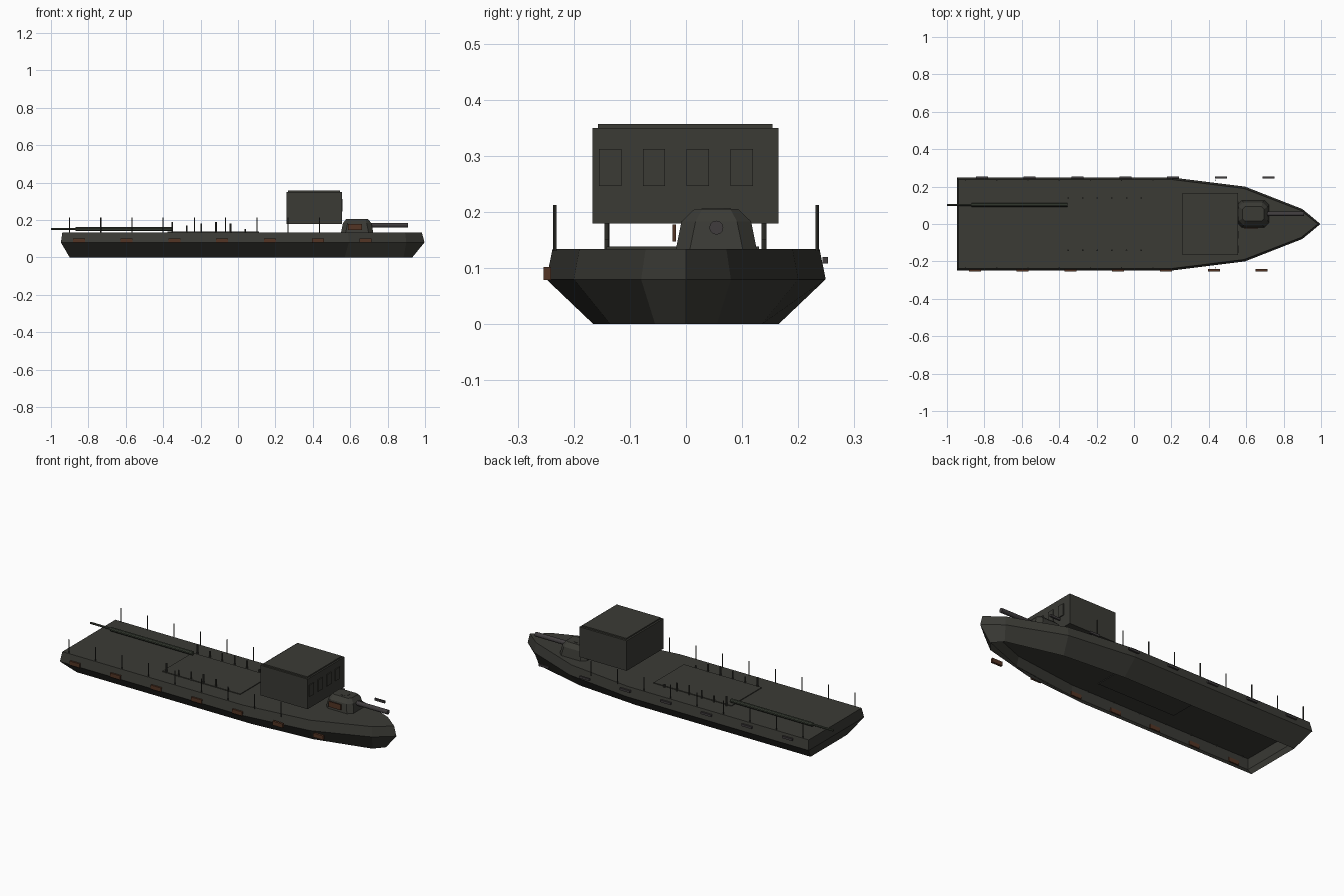
import bpy, bmesh
from mathutils import Matrix, Vector

if "Cube" in bpy.data.objects:
    bpy.data.objects.remove(bpy.data.objects["Cube"])


def material(name, rgb):
    m = bpy.data.materials.new(name)
    m.use_nodes = True
    colour = (*rgb, 1)
    m.diffuse_color = colour
    m.node_tree.nodes["Principled BSDF"].inputs["Base Color"].default_value = colour
    return m


OLIVE = material("dark olive", (0.043, 0.043, 0.036))
RUST = material("rust brown", (0.088, 0.035, 0.018))
GREY = material("gun grey", (0.05, 0.045, 0.047))
GREEN = material("spar green", (0.045, 0.054, 0.038))


def finish(bm, name, mat):
    bmesh.ops.recalc_face_normals(bm, faces=bm.faces)
    mesh = bpy.data.meshes.new(name)
    bm.to_mesh(mesh)
    bm.free()
    mesh.materials.append(mat)
    ob = bpy.data.objects.new(name, mesh)
    bpy.context.collection.objects.link(ob)


def box(name, mat, x, y, z):
    """Box from three (low, high) ranges."""
    bm = bmesh.new()
    bmesh.ops.create_cube(bm, size=1)
    for v in bm.verts:
        v.co = [(r[0] + r[1]) / 2 + c * (r[1] - r[0]) for c, r in zip(v.co, (x, y, z))]
    finish(bm, name, mat)


def rod(name, mat, a, b, radius, sides=8):
    a, b = Vector(a), Vector(b)
    d = b - a
    turn = d.to_track_quat("Z", "Y").to_matrix().to_4x4()
    bm = bmesh.new()
    bmesh.ops.create_cone(bm, cap_ends=True, segments=sides, radius1=radius,
                          radius2=radius, depth=d.length,
                          matrix=Matrix.Translation((a + b) / 2) @ turn)
    finish(bm, name, mat)


def shell(name, mat, rings):
    """Skin stacked rings of equal length, closed on top and open below."""
    bm = bmesh.new()
    rows = [[bm.verts.new(p) for p in ring] for ring in rings]
    for low, high in zip(rows, rows[1:]):
        for i in range(len(low)):
            j = (i + 1) % len(low)
            bm.faces.new((low[i], low[j], high[j], high[i]))
    bm.faces.new(rows[-1])
    finish(bm, name, mat)


# Hull: half outlines of open bottom, chine and deck, mirrored across the keel
def outline(half, z):
    right = [(x, -y, z) for x, y in half]
    left = [(x, y, z) for x, y in reversed(half) if y > 0]
    return right + left


bottom = [(-0.9, 0.165), (0.2, 0.165), (0.57, 0.135), (0.885, 0.055), (0.932, 0)]
chine = [(-0.947, 0.249), (0.2, 0.249), (0.593, 0.2), (0.9, 0.08), (0.997, 0)]
deck = [(-0.939, 0.238), (0.2, 0.238), (0.588, 0.19), (0.893, 0.072), (0.983, 0)]
shell("hull", OLIVE, [outline(bottom, 0), outline(chine, 0.08), outline(deck, 0.134)])
box("hold_cover", OLIVE, (-0.377, 0.113), (-0.142, 0.13), (0.13, 0.138))

# Raised cabin with roof panel and front windows
box("cabin", OLIVE, (0.258, 0.555), (-0.167, 0.165), (0.179, 0.35))
box("cabin_roof", OLIVE, (0.268, 0.546), (-0.157, 0.154), (0.35, 0.357))
for i in range(4):
    y = -0.135 + 0.078 * i
    box("cabin_window", OLIVE, (0.553, 0.56), (y - 0.02, y + 0.02), (0.246, 0.312))

# Gun turret with chamfered corners
CX, CY = 0.637, 0.054


def octagon(hx, hy, cut, z):
    quarter = [(hx, hy - cut), (hx - cut, hy)]
    pts = quarter + [(-x, y) for x, y in reversed(quarter)]
    pts += [(-x, -y) for x, y in pts]
    return [(CX + x, CY + y, z) for x, y in pts]


shell("turret", OLIVE, [octagon(0.086, 0.072, 0.025, 0.134),
                        octagon(0.076, 0.062, 0.025, 0.183),
                        octagon(0.058, 0.039, 0.014, 0.205)])
rod("turret_hatch", OLIVE, (CX, CY, 0.203), (CX, CY, 0.2065), 0.026, sides=12)
rod("gun_barrel", GREY, (0.7, CY, 0.172), (0.908, CY, 0.172), 0.0125, sides=12)
box("turret_side_plate", RUST, (0.587, 0.663), (-0.024, -0.018), (0.147, 0.178))

# Rail posts and side plates along both sides
for side in (-1, 1):
    for i in range(9):
        x = -0.901 + 0.167 * i
        rod("rail_post", OLIVE, (x, side * 0.234, 0.13), (x, side * 0.234, 0.212), 0.003)
for i in range(7):
    x = -0.851 + 0.2555 * i
    box("right_side_plate", RUST, (x - 0.032, x + 0.032), (-0.254, -0.241), (0.079, 0.102))
    x += 0.038
    box("left_side_plate", GREY, (x - 0.032, x + 0.032), (0.243, 0.253), (0.108, 0.12))

# Stubby deck posts beside the hold cover
for i, top in enumerate((0.188, 0.17, 0.18, 0.188, 0.18, 0.152)):
    x = -0.352 + 0.078 * i
    for y in (-0.141, 0.139):
        rod("deck_post", OLIVE, (x, y, 0.132), (x, y, top), 0.0045)

# Long stowed spar overhanging the stern
rod("spar", GREEN, (-0.87, 0.102, 0.151), (-0.355, 0.102, 0.151), 0.011, sides=10)
rod("spar_tip", GREEN, (-1.0, 0.102, 0.152), (-0.86, 0.102, 0.152), 0.006)
